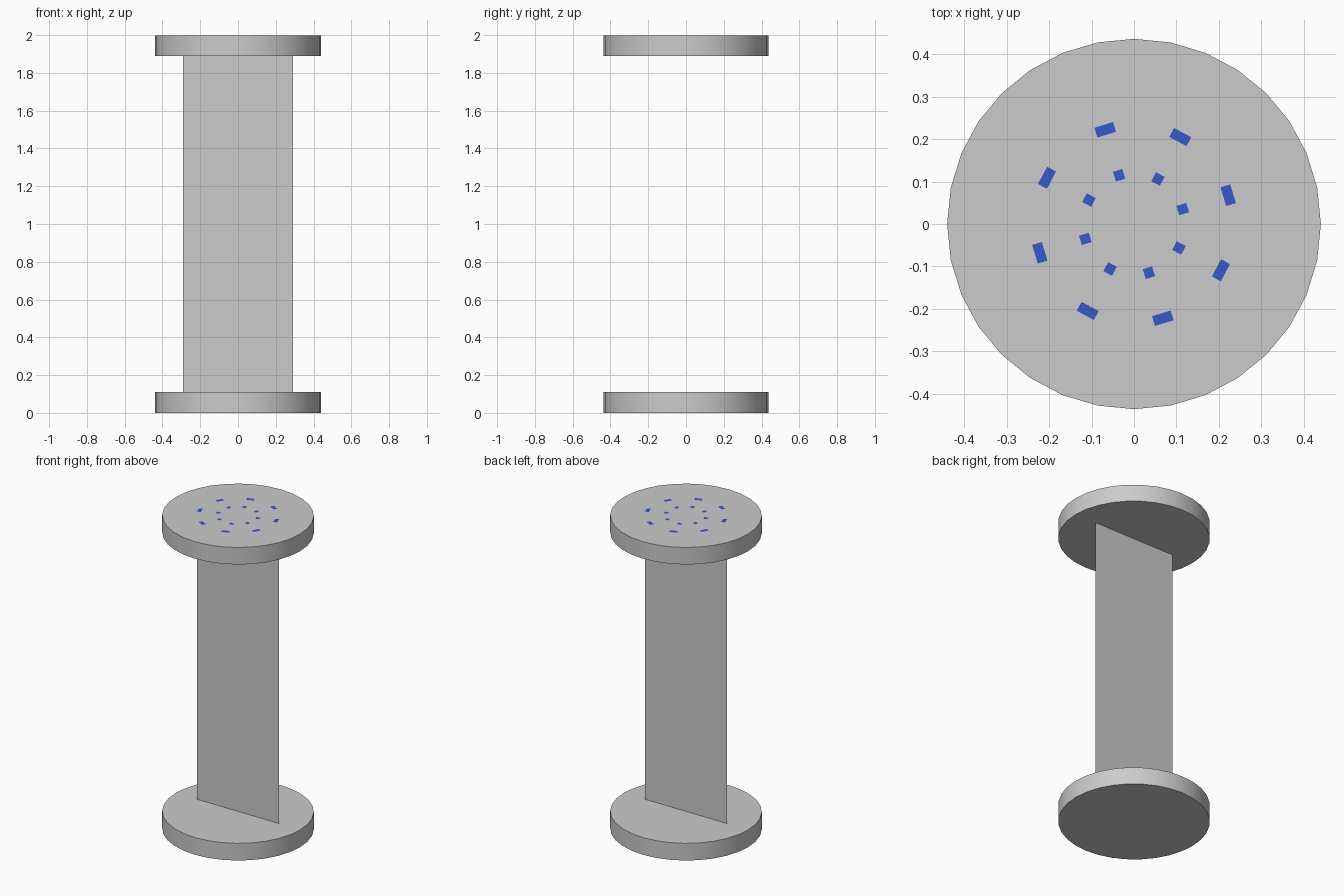
import bpy
import bmesh
from math import radians
from mathutils import Matrix, Vector

if "Cube" in bpy.data.objects:
    bpy.data.objects.remove(bpy.data.objects["Cube"])

RX, RY, THICK, TOP = 0.44, 0.436, 0.11, 2.0


def new_object(name, bm):
    mesh = bpy.data.meshes.new(name)
    bm.to_mesh(mesh)
    bm.free()
    obj = bpy.data.objects.new(name, mesh)
    bpy.context.collection.objects.link(obj)
    return obj


def disc(name, z0, z1):
    bpy.ops.mesh.primitive_cylinder_add(
        vertices=32, radius=1, depth=z1 - z0, location=(0, 0, (z0 + z1) / 2))
    obj = bpy.context.object
    obj.name = name
    obj.scale = (RX, RY, 1)
    bpy.ops.object.transform_apply(location=True, rotation=False, scale=True)
    bpy.ops.object.shade_smooth_by_angle(angle=radians(40))


# End discs
disc("bottom_disc", 0, THICK)
disc("top_disc", TOP - THICK, TOP - 0.001)

# Flat sheet joining the discs
bm = bmesh.new()
w = 0.29
bm.faces.new([bm.verts.new(p) for p in (
    (-w, 0, THICK), (w, 0, THICK), (w, 0, TOP - THICK), (-w, 0, TOP - THICK))])
new_object("centre_sheet", bm)

# Two rings of blue marks on the top face
blue = bpy.data.materials.new("blue")
blue.diffuse_color = (0.04, 0.1, 0.6, 1)
blue.use_nodes = True
blue.node_tree.nodes["Principled BSDF"].inputs["Base Color"].default_value = blue.diffuse_color


def mark_ring(name, radius, radial, tangential):
    bm = bmesh.new()
    for i in range(8):
        turn = Matrix.Rotation(radians(17 + 45 * i), 4, 'Z')
        corners = [(-1, -1), (1, -1), (1, 1), (-1, 1)]
        bm.faces.new([bm.verts.new(turn @ Vector(
            (radius + a * radial / 2, b * tangential / 2, TOP)))
            for a, b in corners])
    new_object(name, bm).data.materials.append(blue)


mark_ring("outer_marks", 0.232, 0.024, 0.046)
mark_ring("inner_marks", 0.12, 0.024, 0.023)
